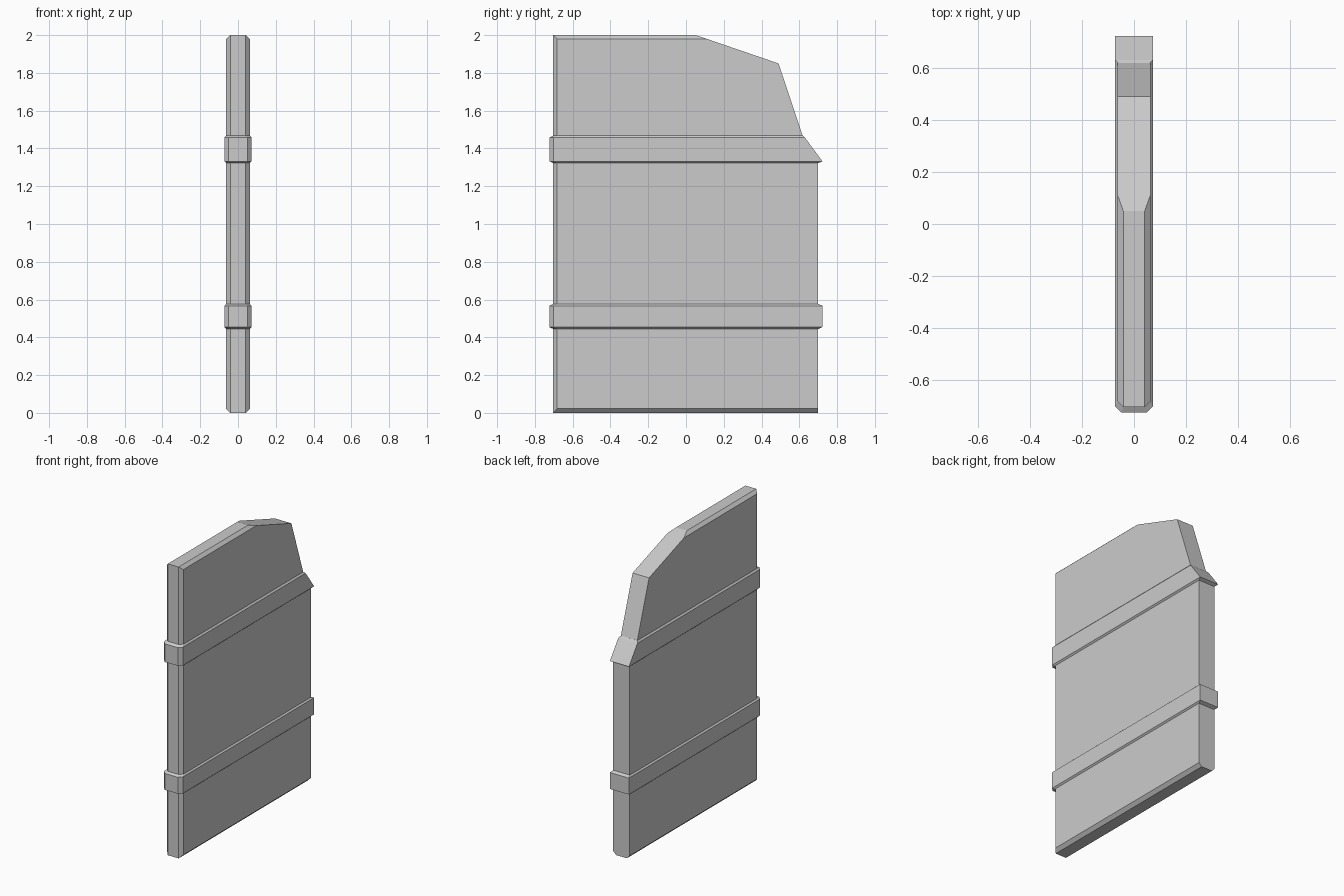
import bpy, bmesh

if "Cube" in bpy.data.objects:
    bpy.data.objects.remove(bpy.data.objects["Cube"])


def loft(name, rings):
    """Skin equal-length closed rings and cap both ends."""
    bm = bmesh.new()
    loops = [[bm.verts.new(p) for p in ring] for ring in rings]
    n = len(loops[0])
    for a, b in zip(loops, loops[1:]):
        for i in range(n):
            j = (i + 1) % n
            bm.faces.new((a[i], a[j], b[j], b[i]))
    bm.faces.new(loops[0])
    bm.faces.new(loops[-1])
    bmesh.ops.recalc_face_normals(bm, faces=bm.faces)
    mesh = bpy.data.meshes.new(name)
    bm.to_mesh(mesh)
    bm.free()
    obj = bpy.data.objects.new(name, mesh)
    bpy.context.collection.objects.link(obj)
    return obj


def section(z, half, front, back, cut):
    """Horizontal band outline with chamfered front corners."""
    pts = [(half, back), (half, front + cut), (half - cut, front)]
    pts += [(-x, y) for x, y in reversed(pts)]
    return [(x, y, z) for x, y in pts]


# Main panel: side profile (y, z), chamfered on front, top and bottom edges
back = [(0.70, 1.33), (0.617, 1.47), (0.49, 1.85)]
outer = [(0.70, 0)] + back + [(0.05, 2), (-0.703, 2), (-0.703, 0)]
inner = [(0.70, 0.022)] + back + [(0.11, 1.98), (-0.682, 1.98), (-0.682, 0.022)]
loft("panel", [[(x, y, z) for y, z in prof] for x, prof in
               ((-0.0625, inner), (-0.041, outer), (0.041, outer), (0.0625, inner))])


# Raised bands; each ring is z, is-outer, back edge
def band(name, levels):
    loft(name, [section(z, 0.0725, -0.7235, yb, 0.023) if out
                else section(z, 0.0615, -0.702, yb, 0.021)
                for z, out, yb in levels])


band("lower_band", [(0.444, False, 0.70), (0.454, True, 0.7225),
                    (0.567, True, 0.7225), (0.577, False, 0.70)])
# Upper band follows the sloping back edge
band("upper_band", [(1.322, False, 0.70), (1.332, True, 0.7225),
                    (1.457, True, 0.63), (1.469, False, 0.618)])
